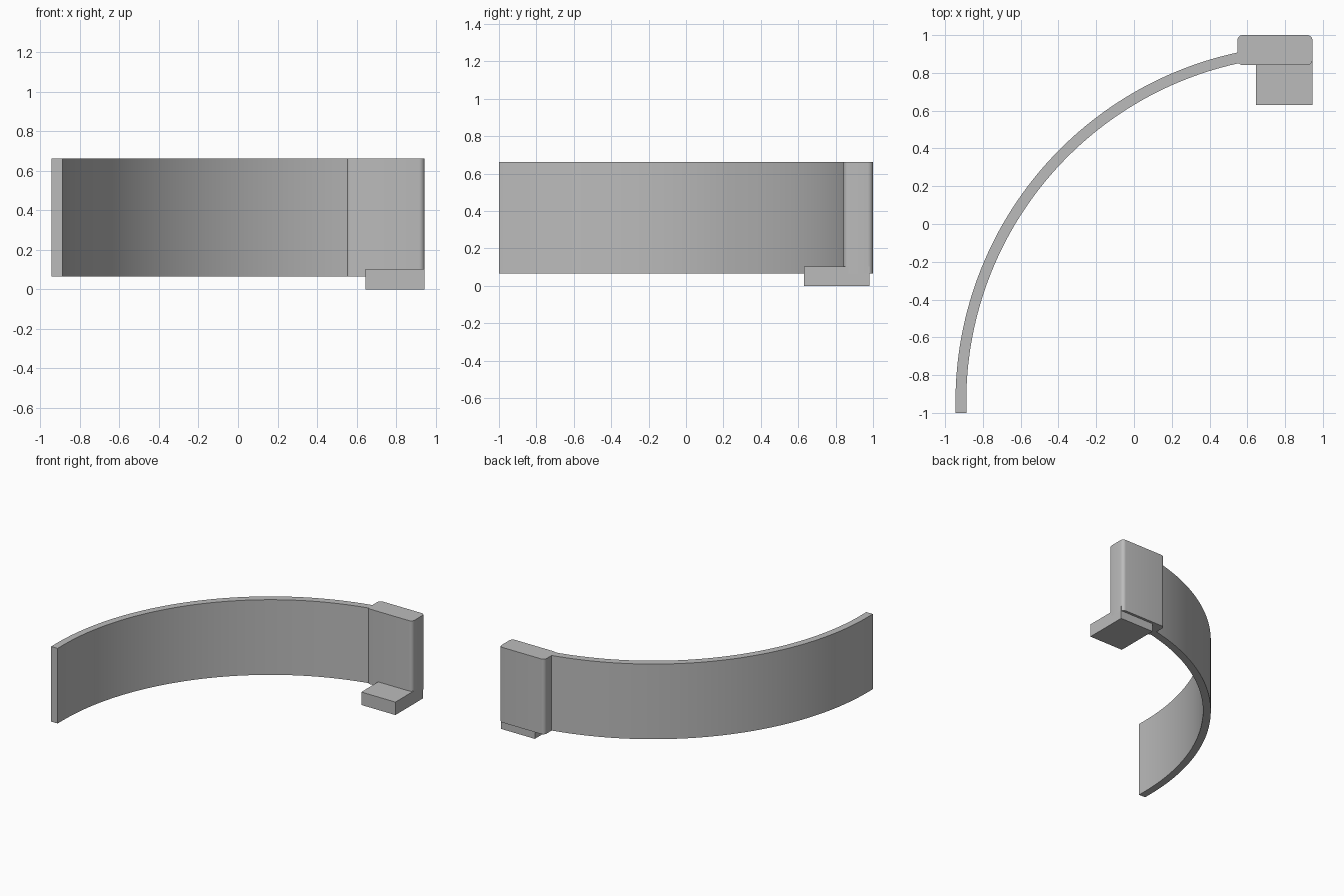
import bpy
import bmesh
from math import cos, sin, pi, radians

default = bpy.data.objects.get("Cube")
if default:
    bpy.data.objects.remove(default, do_unlink=True)

GREY = (0.5, 0.5, 0.5, 1.0)
grey = bpy.data.materials.new("plain grey")
grey.use_nodes = True
grey.diffuse_color = GREY
grey.node_tree.nodes["Principled BSDF"].inputs["Base Color"].default_value = GREY


def extrude_outline(name, outline, z0, z1):
    """Raise a closed outline from z0 to z1 as a solid with smooth curved walls."""
    bm = bmesh.new()
    base = bm.faces.new([bm.verts.new((x, y, z0)) for x, y in outline])
    top = bmesh.ops.extrude_face_region(bm, geom=[base])["geom"]
    raised = [v for v in top if isinstance(v, bmesh.types.BMVert)]
    bmesh.ops.translate(bm, verts=raised, vec=(0, 0, z1 - z0))
    bmesh.ops.recalc_face_normals(bm, faces=bm.faces)
    mesh = bpy.data.meshes.new(name)
    bm.to_mesh(mesh)
    bm.free()
    mesh.materials.append(grey)
    obj = bpy.data.objects.new(name, mesh)
    bpy.context.collection.objects.link(obj)
    bpy.ops.object.select_all(action='DESELECT')
    obj.select_set(True)
    bpy.context.view_layer.objects.active = obj
    bpy.ops.object.shade_smooth_by_angle(angle=radians(30))
    return obj


def rounded_rect(x0, x1, y0, y1, r, steps=6):
    corners = [(x1 - r, y1 - r), (x0 + r, y1 - r), (x0 + r, y0 + r), (x1 - r, y0 + r)]
    return [(cx + r * cos(pi / 2 * (q + i / steps)), cy + r * sin(pi / 2 * (q + i / steps)))
            for q, (cx, cy) in enumerate(corners) for i in range(steps + 1)]


BOTTOM, TOP = 0.065, 0.663

# Curved band: quarter arc with a short straight run to its free end
CX, CY, OUTER, INNER, SEGMENTS = 0.945, -0.94, 1.89, 1.833, 64


def arc(radius):
    start, end = radians(101), pi
    angles = [start + (end - start) * i / SEGMENTS for i in range(SEGMENTS + 1)]
    return [(CX + radius * cos(a), CY + radius * sin(a)) for a in angles] + [(CX - radius, -1)]


extrude_outline("curved_band", arc(OUTER) + arc(INNER)[::-1], BOTTOM, TOP)

# End post with rounded upright edges
extrude_outline("end_post", rounded_rect(0.547, 0.945, 0.842, 1.0, 0.028), BOTTOM, TOP)

# Foot ledge under the post
extrude_outline("foot_ledge", [(0.645, 0.63), (0.945, 0.63), (0.945, 0.98), (0.645, 0.98)], 0, 0.103)
